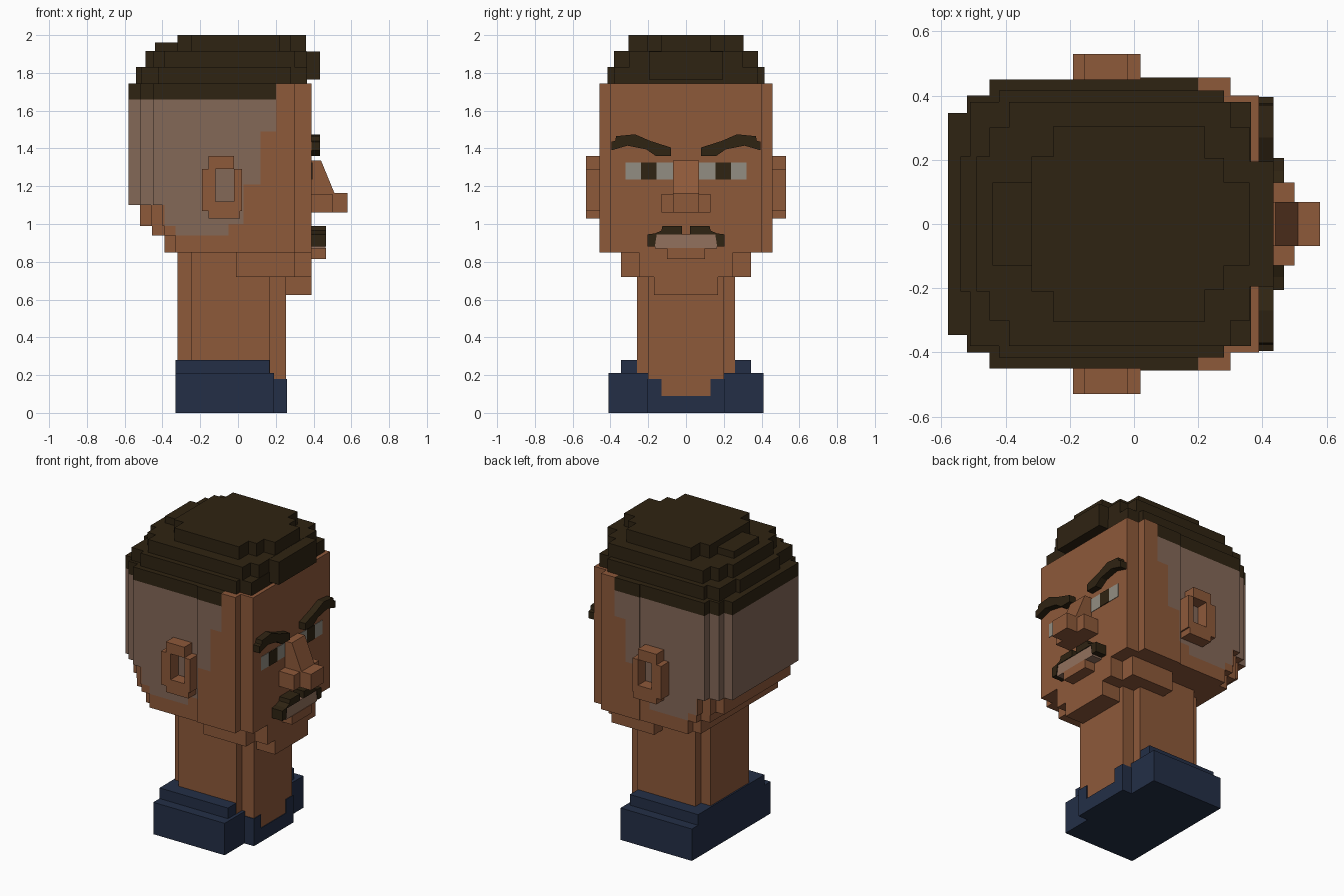
import bpy, bmesh
from mathutils import Vector

if "Cube" in bpy.data.objects:
    bpy.data.objects.remove(bpy.data.objects["Cube"])


def material(name, rgb):
    m = bpy.data.materials.new(name)
    m.diffuse_color = (*rgb, 1)
    m.use_nodes = True
    m.node_tree.nodes["Principled BSDF"].inputs["Base Color"].default_value = m.diffuse_color
    return m


SKIN = material("skin", (0.27, 0.10, 0.042))
FADE = material("shaved_hair", (0.23, 0.138, 0.097))
HAIR = material("dark_hair", (0.028, 0.017, 0.006))
BLUE = material("navy_cloth", (0.017, 0.028, 0.062))
WHITE = material("eye_white", (0.29, 0.27, 0.225))
LIP = material("lip", (0.29, 0.165, 0.11))


def finish(name, bm, *mats):
    bmesh.ops.recalc_face_normals(bm, faces=bm.faces)
    me = bpy.data.meshes.new(name)
    bm.to_mesh(me)
    bm.free()
    for m in mats:
        me.materials.append(m)
    ob = bpy.data.objects.new(name, me)
    bpy.context.collection.objects.link(ob)
    return ob


def extrude(bm, pts, depth):
    """Closed prism from an outline and a depth vector."""
    a = [bm.verts.new(p) for p in pts]
    b = [bm.verts.new(Vector(p) + Vector(depth)) for p in pts]
    bm.faces.new(a)
    bm.faces.new(b)
    for i in range(len(a)):
        j = (i + 1) % len(a)
        bm.faces.new((a[i], a[j], b[j], b[i]))


def slab(bm, z0, z1, steps):
    """Stepped plan, mirrored in y; steps are (x0, x1, half width)."""
    half = []
    for x0, x1, h in steps:
        half += [(x0, h), (x1, h)]
    pts = half + [(x, -h) for x, h in reversed(half)]
    extrude(bm, [(x, y, z0) for x, y in pts], (0, 0, z1 - z0))


def slabs(name, mat, *layers):
    bm = bmesh.new()
    for z0, z1, steps in layers:
        slab(bm, z0, z1, steps)
    return finish(name, bm, mat)


def box(bm, x0, x1, y0, y1, z0, z1):
    extrude(bm, [(x0, y0, z0), (x1, y0, z0), (x1, y1, z0), (x0, y1, z0)], (0, 0, z1 - z0))


def boxes(name, mat, *dims):
    bm = bmesh.new()
    for d in dims:
        box(bm, *d)
    return finish(name, bm, mat)


def pair(name, make):
    """Call make(side) for the two sides of the head."""
    for side, tag in ((1, "left"), (-1, "right")):
        make(side, tag + "_" + name)


# Head: stacked stepped slabs, cut along the hairline and coloured by rule
bm = bmesh.new()
front = [(-0.02, 0.02, 0.45), (0.02, 0.30, 0.457), (0.30, 0.39, 0.40)]
slab(bm, 1.10, 1.745, [(-0.58, -0.52, 0.345), (-0.52, -0.45, 0.40), (-0.45, -0.02, 0.45)] + front)
slab(bm, 0.99, 1.10, [(-0.52, -0.46, 0.345), (-0.46, -0.40, 0.40), (-0.40, -0.02, 0.45)] + front)
slab(bm, 0.94, 0.99, [(-0.455, -0.39, 0.40), (-0.39, -0.02, 0.45)] + front)
slab(bm, 0.85, 0.94, [(-0.39, -0.33, 0.40), (-0.33, -0.02, 0.45)] + front)
cuts = [((x, 0, 0), (1, 0, 0)) for x in (-0.39, -0.33, -0.05, 0.03, 0.12, 0.20)]
cuts += [((0, 0, z), (0, 0, 1)) for z in (1.0, 1.21, 1.49, 1.66)]
for co, no in cuts:
    bmesh.ops.bisect_plane(bm, geom=bm.verts[:] + bm.edges[:] + bm.faces[:], plane_co=co, plane_no=no)
bmesh.ops.recalc_face_normals(bm, faces=bm.faces)
for f in bm.faces:
    c = f.calc_center_median()
    x, z = c.x, c.z
    if f.normal.z < -0.5:
        continue
    if z > 1.66:
        f.material_index = 2 if x < 0.20 else 0
    elif z > 1.10:
        f.material_index = int(x < (0.20 if z > 1.49 else 0.12 if z > 1.21 else 0.03)
                               and abs(f.normal.z) < 0.5)
    elif z > 0.99:
        f.material_index = int(-0.39 < x < (0.03 if z > 1.0 else -0.05))
    elif z > 0.94:
        f.material_index = int(-0.33 < x < -0.05)
finish("head", bm, SKIN, FADE, HAIR)

# Jaw, chin and neck
slabs("jaw", SKIN, (0.72, 0.85, [(-0.01, 0.30, 0.345), (0.30, 0.39, 0.25)]))
slabs("chin", SKIN, (0.625, 0.72, [(0.20, 0.39, 0.17)]))
slabs("neck", SKIN, (0.02, 0.85, [(-0.32, -0.25, 0.20), (-0.25, 0.17, 0.26), (0.17, 0.255, 0.20)]))

# Hair layers and front fringe
slabs("hair", HAIR,
      (1.745, 1.83, [(-0.54, -0.51, 0.21), (-0.51, -0.42, 0.38), (-0.42, 0.28, 0.415), (0.28, 0.365, 0.38)]),
      (1.83, 1.915, [(-0.49, -0.45, 0.21), (-0.45, -0.39, 0.30), (-0.39, 0.30, 0.38), (0.30, 0.362, 0.30)]),
      (1.915, 1.96, [(-0.44, -0.30, 0.13)]),
      (1.915, 2.0, [(-0.32, -0.25, 0.21), (-0.25, 0.22, 0.305), (0.22, 0.28, 0.205), (0.28, 0.36, 0.13)]))
slabs("fringe", HAIR, (1.765, 1.914, [(0.30, 0.435, 0.195)]))

# Collar with a notch at the throat
slabs("collar", BLUE,
      (0, 0.21, [(-0.33, 0.19, 0.41)]),
      (0.21, 0.28, [(-0.33, 0.168, 0.345)]),
      (0, 0.09, [(0.18, 0.26, 0.205)]))
boxes("collar_points", BLUE,
      (0.18, 0.26, 0.13, 0.205, 0.09, 0.18), (0.18, 0.26, -0.205, -0.13, 0.09, 0.18))

# Nose: sloped bridge with tip, and wider nostrils
bm = bmesh.new()
profile = [(0.38, 1.06), (0.58, 1.06), (0.58, 1.165), (0.51, 1.165), (0.44, 1.335), (0.38, 1.335)]
extrude(bm, [(x, -0.068, z) for x, z in profile], (0, 0.136, 0))
finish("nose", bm, SKIN)
boxes("nostrils", SKIN, (0.38, 0.50, -0.13, 0.13, 1.06, 1.16))


# Ears: block frame around a recess
def ear(s, name):
    y0, y1 = sorted((s * 0.44, s * 0.53))
    boxes(name, SKIN,
          (-0.155, -0.02, y0, y1, 1.29, 1.36), (-0.155, 0.01, y0, y1, 1.03, 1.12),
          (-0.19, -0.12, y0, y1, 1.07, 1.29), (-0.02, 0.02, y0, y1, 1.07, 1.29))


# Eyes: thin plates
def eye(s, name):
    def plate(part, mat, a, b, t):
        y0, y1 = sorted((s * a, s * b))
        boxes(name + part, mat, (0.386, 0.39 + t, y0, y1, 1.235, 1.325))
    plate("_white", WHITE, 0.07, 0.32, 0.003)
    plate("_iris", HAIR, 0.155, 0.238, 0.005)


# Arched brows
def brow(s, name):
    pts = [(0.08, 1.36), (0.16, 1.36), (0.21, 1.395), (0.31, 1.415), (0.395, 1.39), (0.395, 1.435),
           (0.375, 1.44), (0.37, 1.465), (0.27, 1.475), (0.19, 1.44), (0.08, 1.405)]
    b = bmesh.new()
    extrude(b, [(0.38, s * y, z) for y, z in pts], (0.055, 0, 0))
    finish(name, b, HAIR)


# Moustache halves
def moustache(s, name):
    pts = [(0.02, 0.945), (0.155, 0.945), (0.165, 0.88), (0.205, 0.88), (0.205, 0.945),
           (0.165, 0.95), (0.13, 0.965), (0.125, 0.99), (0.02, 0.99)]
    b = bmesh.new()
    extrude(b, [(0.38, s * y, z) for y, z in pts], (0.087, 0, 0))
    finish(name, b, HAIR)


for part, fn in (("ear", ear), ("eye", eye), ("brow", brow), ("moustache", moustache)):
    pair(part, fn)

# Lips
boxes("upper_lip", LIP, (0.38, 0.462, -0.163, 0.163, 0.87, 0.945))
boxes("lower_lip", SKIN, (0.38, 0.465, -0.10, 0.10, 0.815, 0.872))
